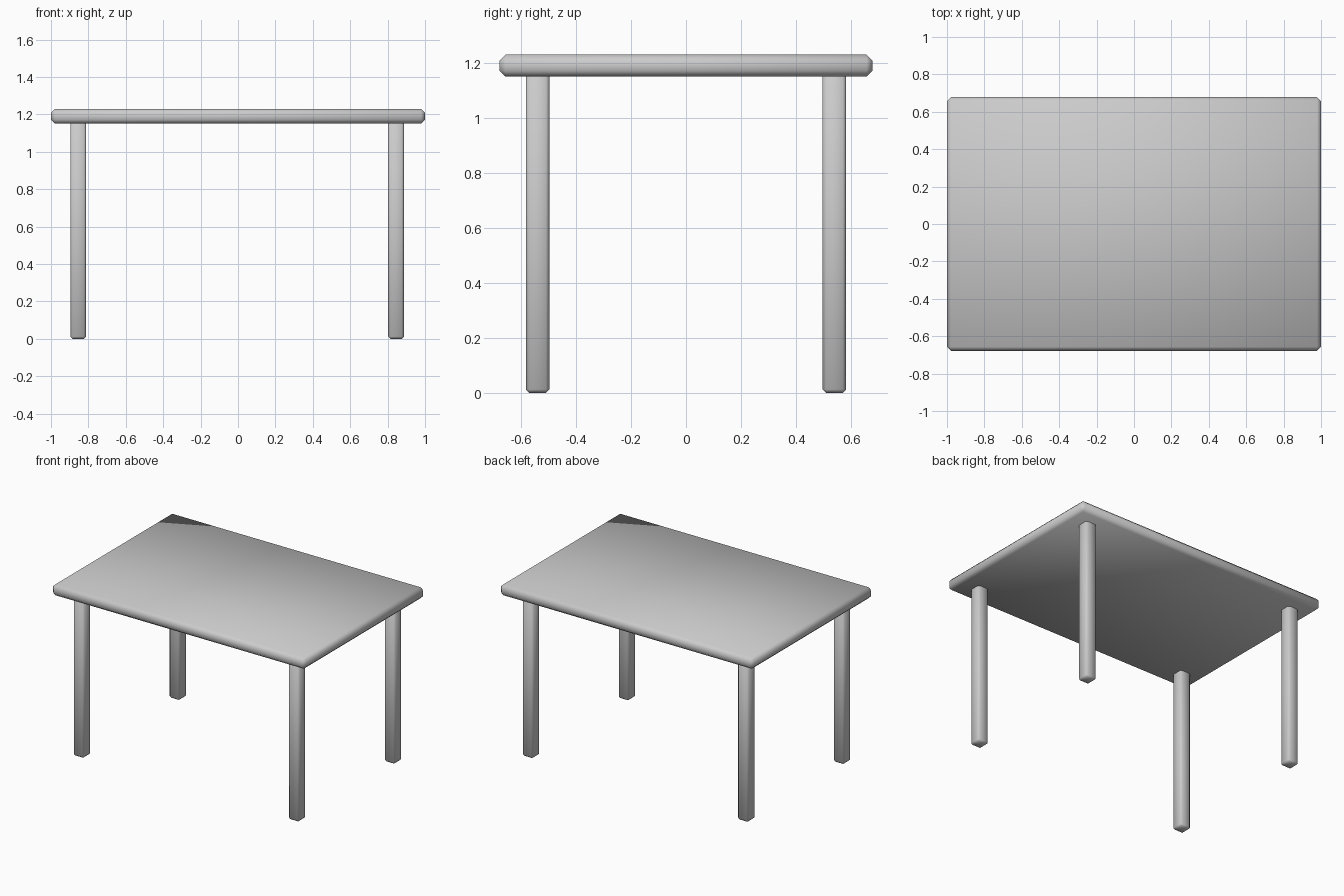
import bpy

if "Cube" in bpy.data.objects:
    bpy.data.objects.remove(bpy.data.objects["Cube"])


def bevelled_box(name, x, y, z, bevel):
    """Box from (min, max) ranges, with one-step chamfers and smooth shading."""
    bpy.ops.mesh.primitive_cube_add(
        size=1, location=[(a + b) / 2 for a, b in (x, y, z)])
    ob = bpy.context.object
    ob.name = name
    ob.scale = [b - a for a, b in (x, y, z)]
    bpy.ops.object.transform_apply(location=False, rotation=False, scale=True)
    mod = ob.modifiers.new("Chamfer", "BEVEL")
    mod.width = bevel
    mod.segments = 1
    bpy.ops.object.modifier_apply(modifier=mod.name)
    bpy.ops.object.shade_smooth()
    return ob


# Table top
bevelled_box("table_top", (-1, 1), (-0.678, 0.678), (1.15, 1.23), 0.021)

# Four legs, tucked slightly into the top
half = 0.0425
for side, cx in (("left", -0.854), ("right", 0.845)):
    for end, cy in (("front", -0.54), ("back", 0.54)):
        bevelled_box(f"{end}_{side}_leg", (cx - half, cx + half),
                     (cy - half, cy + half), (0, 1.165), 0.012)
